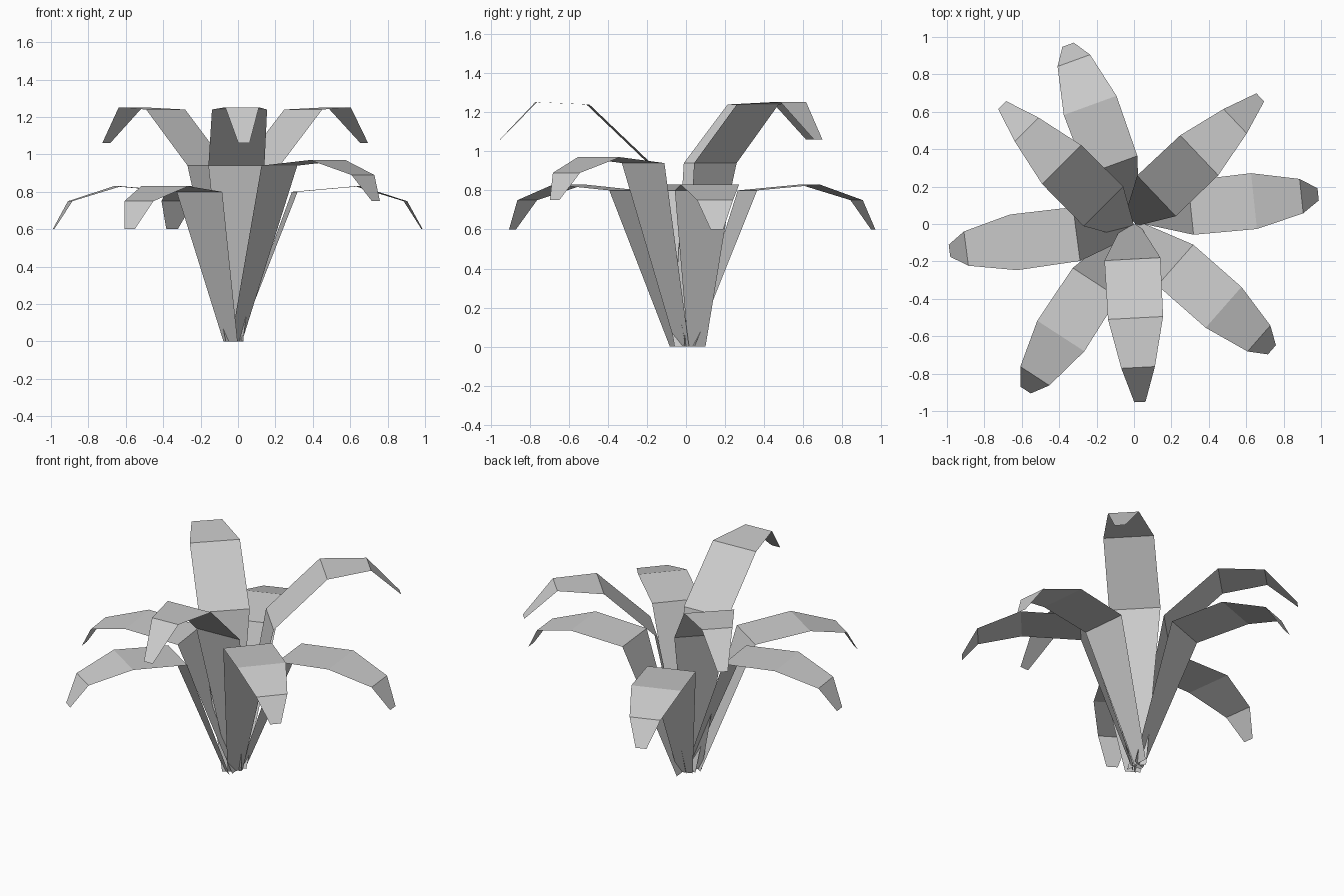
import bpy
import bmesh
from math import radians
from mathutils import Vector, Matrix

if "Cube" in bpy.data.objects:
    bpy.data.objects.remove(bpy.data.objects["Cube"])

# Leaf profiles: (distance outward, height, blade width) from base to tip
LOW = [(0.0, 0.0, 0.09), (0.305, 0.80, 0.29), (0.645, 0.83, 0.30),
       (0.90, 0.75, 0.185), (0.99, 0.60, 0.065)]
MID = [(0.0, 0.0, 0.09), (0.305, 0.94, 0.29), (0.648, 0.97, 0.29),
       (0.90, 0.89, 0.185), (0.992, 0.75, 0.065)]
HIGH = [(0.0, 0.0, 0.09), (0.185, 0.94, 0.30), (0.50, 1.24, 0.295),
        (0.765, 1.252, 0.18), (0.95, 1.06, 0.06)]


def leaf(name, profile, angle, x, y):
    """Flat folded strip growing from (x, y) in the given compass direction."""
    place = Matrix.Translation((x, y, 0)) @ Matrix.Rotation(radians(angle), 4, 'Z')
    bm = bmesh.new()
    rows = [[bm.verts.new(place @ Vector((r, s * w / 2, z))) for s in (-1, 1)]
            for r, z, w in profile]
    for a, b in zip(rows, rows[1:]):
        bm.faces.new((a[0], b[0], b[1], a[1]))
    mesh = bpy.data.meshes.new(name)
    bm.to_mesh(mesh)
    bm.free()
    obj = bpy.data.objects.new(name, mesh)
    bpy.context.collection.objects.link(obj)


# Low outer leaves
leaf("low_leaf_right", LOW, 6, 0.0, 0.055)
leaf("low_leaf_back", LOW, 110, -0.014, 0.028)
leaf("low_leaf_left", LOW, 187.5, -0.005, -0.014)
leaf("low_leaf_front", LOW, 237, -0.04, -0.058)

# Middle leaf
leaf("middle_leaf_front", MID, -41.3, -0.008, -0.018)

# Tall inner leaves
leaf("tall_leaf_right", HIGH, 43.5, -0.014, 0.023)
leaf("tall_leaf_left", HIGH, 135, -0.033, -0.036)
leaf("tall_leaf_front", HIGH, -87, -0.018, -0.003)
